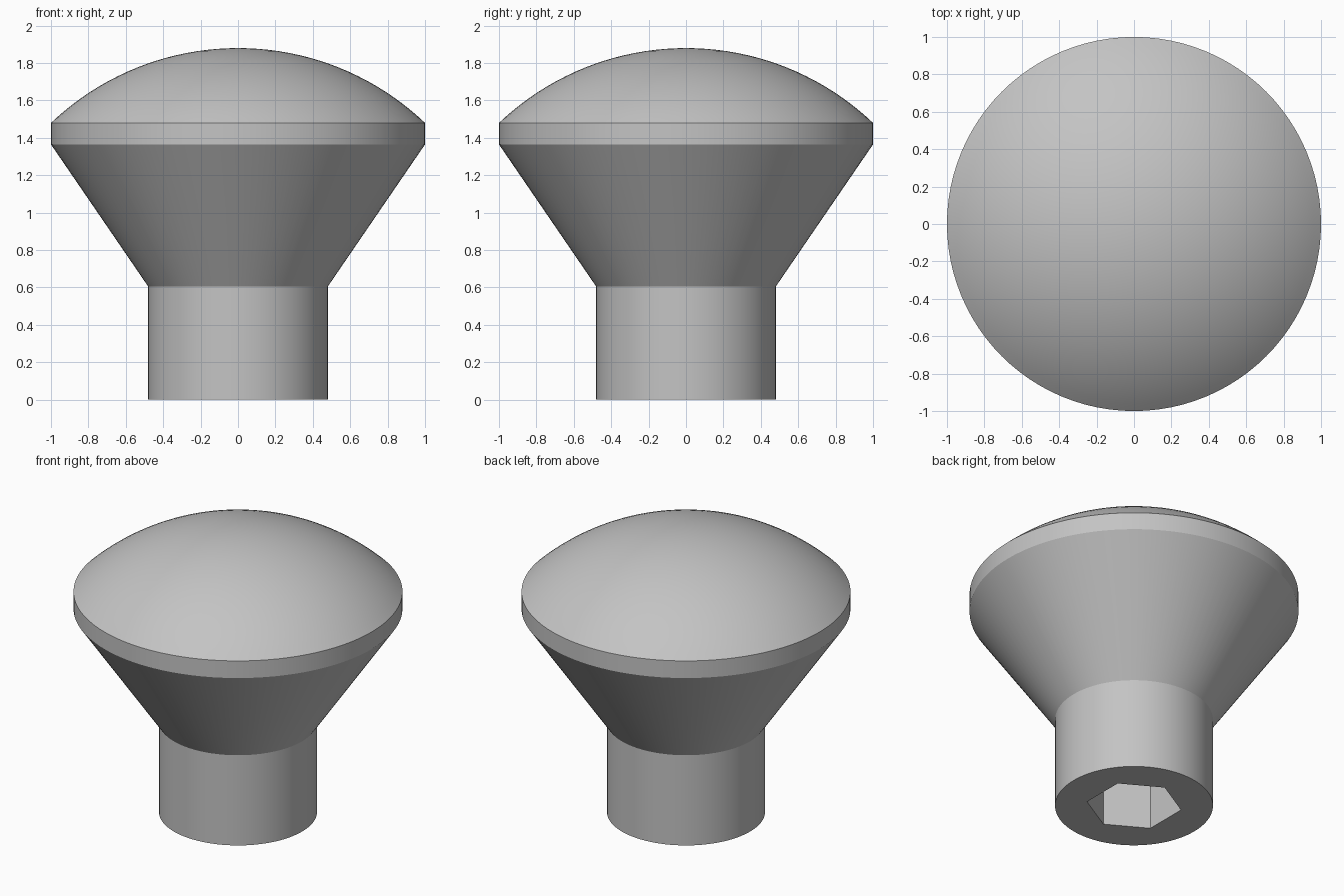
import bpy
import bmesh
from math import sin, cos, asin, pi, radians

cube = bpy.data.objects.get("Cube")
if cube:
    bpy.data.objects.remove(cube, do_unlink=True)

SIDES = 96
NECK_R, NECK_TOP = 0.48, 0.605
RIM_LOW, RIM_TOP, TOP = 1.365, 1.48, 1.88
SOCKET_R, SOCKET_DEPTH = 0.29, 0.6

# Single grey finish
grey = bpy.data.materials.new("plain grey")
grey.use_nodes = True
colour = (0.55, 0.55, 0.55, 1)
grey.diffuse_color = colour
grey.node_tree.nodes["Principled BSDF"].inputs["Base Color"].default_value = colour

bm = bmesh.new()


def ring(radius, z, sides, turn=0.0):
    return [bm.verts.new((radius * cos(turn + 2 * pi * i / sides),
                          radius * sin(turn + 2 * pi * i / sides), z))
            for i in range(sides)]


def skin(lower, upper):
    n = len(lower)
    for i in range(n):
        j = (i + 1) % n
        bm.faces.new((lower[i], lower[j], upper[j], upper[i]))


# Neck, flared cone and rim
profile = [(NECK_R, 0), (NECK_R, NECK_TOP), (1, RIM_LOW), (1, RIM_TOP)]

# Domed cap as an arc of a sphere
rise = TOP - RIM_TOP
sphere_r = (1 + rise ** 2) / (2 * rise)
edge_angle = asin(1 / sphere_r)
steps = 20
for k in range(steps - 1, 0, -1):
    a = edge_angle * k / steps
    profile.append((sphere_r * sin(a), TOP - sphere_r * (1 - cos(a))))

rings = [ring(r, z, SIDES) for r, z in profile]
for low, high in zip(rings, rings[1:]):
    skin(low, high)
apex = bm.verts.new((0, 0, TOP))
for i in range(SIDES):
    bm.faces.new((rings[-1][i], rings[-1][(i + 1) % SIDES], apex))

# Hexagonal socket in the underside
mouth = ring(SOCKET_R, 0, 6, radians(30))
floor = ring(SOCKET_R, SOCKET_DEPTH, 6, radians(30))
skin(mouth, floor)
bm.faces.new(floor)

# Flat underside between the neck and the socket
border = [e for e in bm.edges if e.is_boundary]
bmesh.ops.triangle_fill(bm, edges=border, use_beauty=True, normal=(0, 0, -1))
bmesh.ops.recalc_face_normals(bm, faces=bm.faces)

mesh = bpy.data.meshes.new("knob")
bm.to_mesh(mesh)
bm.free()
mesh.materials.append(grey)
knob = bpy.data.objects.new("knob", mesh)
bpy.context.collection.objects.link(knob)

# Smooth curves with crisp rims
bpy.ops.object.select_all(action="DESELECT")
knob.select_set(True)
bpy.context.view_layer.objects.active = knob
bpy.ops.object.shade_smooth_by_angle(angle=radians(25))
